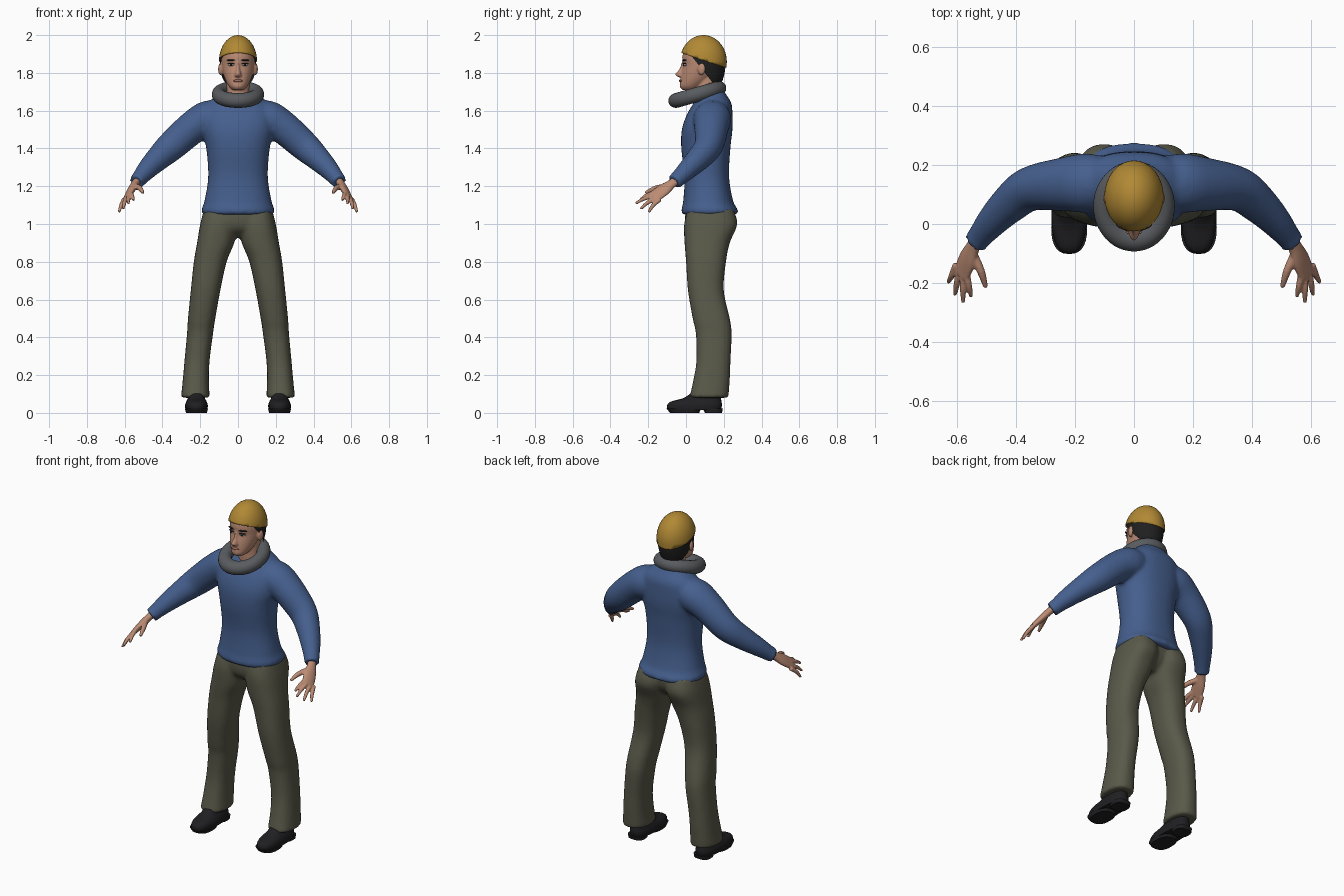
import bpy, bmesh, math
from mathutils import Vector, Matrix

if "Cube" in bpy.data.objects:
    bpy.data.objects.remove(bpy.data.objects["Cube"], do_unlink=True)


def material(name, *rgb):
    mat = bpy.data.materials.new(name)
    mat.use_nodes = True
    mat.diffuse_color = (*rgb, 1)
    mat.node_tree.nodes["Principled BSDF"].inputs["Base Color"].default_value = (*rgb, 1)
    return mat


blue = material("sweater blue", .06, .115, .27)
olive = material("trouser olive", .1, .1, .068)
skin = material("skin", .5, .26, .175)
gold = material("cap gold", .44, .25, .035)
black_hair = material("hair black", .014, .014, .015)
grey = material("scarf grey", .1, .107, .115)
leather = material("shoe black", .014, .014, .016)
white = material("eye white", .6, .58, .55)
lip = material("lip", .36, .15, .115)


def spline(rows, steps=5):
    """Catmull-Rom resampling of a short table of rings."""
    out = []
    for i in range(len(rows) - 1):
        quad = [rows[max(i - 1, 0)], rows[i], rows[i + 1], rows[min(i + 2, len(rows) - 1)]]
        for k in range(steps):
            t = k / steps
            out.append([b + (c - a) * t / 2 + (a - 2.5 * b + 2 * c - d / 2) * t * t
                        + (1.5 * (b - c) + (d - a) / 2) * t ** 3 for a, b, c, d in zip(*quad)])
    return out + [list(rows[-1])]


def loft(bm, rows, across=None, power=2, sides=28):
    """Skin rings (x, y, z, a, b); horizontal, or square to the path when across is given."""
    rows = spline(rows)
    centres = [Vector(r[:3]) for r in rows]
    loops = []
    for i, (c, r) in enumerate(zip(centres, rows)):
        u, v = Vector((1, 0, 0)), Vector((0, 1, 0))
        if across:
            t = (centres[min(i + 1, len(rows) - 1)] - centres[max(i - 1, 0)]).normalized()
            u = Vector(across)
            u = (u - t * u.dot(t)).normalized()
            v = t.cross(u)
        loop = []
        for k in range(sides):
            angle = math.tau * k / sides
            ca, sa = math.cos(angle), math.sin(angle)
            ca = math.copysign(abs(ca) ** (2 / power), ca)
            sa = math.copysign(abs(sa) ** (2 / power), sa)
            loop.append(bm.verts.new(c + u * r[3] * ca + v * r[4] * sa))
        loops.append(loop)
    for low, high in zip(loops, loops[1:]):
        for k in range(sides):
            n = (k + 1) % sides
            bm.faces.new((low[k], low[n], high[n], high[k]))
    bm.faces.new(loops[0])
    bm.faces.new(loops[-1])


def span(z, x0, x1, y0, y1):
    return ((x0 + x1) / 2, (y0 + y1) / 2, z, (x1 - x0) / 2, (y1 - y0) / 2)


def even(z, x, y0, y1):
    return span(z, -x, x, y0, y1)


def ball(bm, place, radii, turn=0):
    matrix = Matrix.Translation(place) @ Matrix.Rotation(turn, 4, "Z") @ Matrix.Diagonal((*radii, 1))
    bmesh.ops.create_uvsphere(bm, u_segments=32, v_segments=24, radius=1, matrix=matrix)


def mirror(bm):
    copy = bmesh.ops.duplicate(bm, geom=bm.verts[:] + bm.edges[:] + bm.faces[:])
    for item in copy["geom"]:
        if isinstance(item, bmesh.types.BMVert):
            item.co.x *= -1


def finish(name, bm, mat, voxel=0, rounds=4):
    bmesh.ops.recalc_face_normals(bm, faces=bm.faces[:])
    mesh = bpy.data.meshes.new(name)
    bm.to_mesh(mesh)
    bm.free()
    mesh.materials.append(mat)
    mesh.shade_smooth()
    obj = bpy.data.objects.new(name, mesh)
    bpy.context.collection.objects.link(obj)
    if voxel:
        blend = obj.modifiers.new("blend", "REMESH")
        blend.mode, blend.voxel_size, blend.use_smooth_shade = "VOXEL", voxel, True
        relax = obj.modifiers.new("relax", "SMOOTH")
        relax.factor, relax.iterations = .5, rounds
    return obj


# Sweater: two sleeves blended into the torso
bm = bmesh.new()
loft(bm, [(.05, .15, 1.57, .07, .07), (.15, .14, 1.56, .1, .095), (.235, .135, 1.515, .092, .088),
          (.35, .12, 1.415, .076, .08), (.42, .07, 1.35, .066, .067), (.48, .01, 1.29, .054, .054),
          (.525, -.045, 1.237, .043, .042), (.538, -.062, 1.222, .045, .044)], (0, 1, 0))
mirror(bm)
loft(bm, [even(1.05, .185, -.02, .27), even(1.075, .194, -.024, .275), even(1.12, .178, -.015, .25),
          even(1.25, .158, -.008, .228), even(1.4, .168, -.025, .235), even(1.5, .19, -.022, .246),
          even(1.58, .19, .005, .246), even(1.64, .16, .04, .24), even(1.69, .1, .07, .21),
          even(1.71, .085, .08, .2)], power=2.3, sides=40)
finish("sweater", bm, blue, .011, 6)

# Trousers: two loose legs blended into a seat
bm = bmesh.new()
loft(bm, [span(1.08, .005, .18, .01, .25), span(1, .005, .2, -.01, .272), span(.9, .02, .217, -.008, .232),
          span(.8, .06, .234, 0, .212), span(.65, .093, .25, .01, .2), span(.5, .12, .265, .035, .232),
          span(.42, .132, .27, .052, .242), span(.28, .15, .283, .055, .236), span(.18, .154, .292, .04, .232),
          span(.08, .15, .302, .018, .225)], power=2.4)
mirror(bm)
loft(bm, [even(.93, .06, .06, .18), even(.97, .14, .01, .22), even(1.02, .18, -.005, .24),
          even(1.09, .175, 0, .24)], power=2.3)
finish("trousers", bm, olive, .011, 4)

# Shoes: rounded uppers over a forefoot sole and a heel block
bm = bmesh.new()
loft(bm, [span(.014, .162, .278, -.098, .185), span(.04, .16, .28, -.1, .19), span(.06, .166, .274, -.08, .188),
          span(.08, .175, .265, -.01, .185), span(.12, .18, .26, .045, .18)], power=2.5)
loft(bm, [span(0, .165, .275, -.085, .07), span(.022, .159, .281, -.102, .08)], power=2.5)
loft(bm, [span(0, .172, .268, .1, .19), span(.022, .17, .27, .09, .195)], power=3)
mirror(bm)
shoes = finish("shoes", bm, leather)
bpy.context.view_layer.objects.active = shoes
shoes.select_set(True)
bpy.ops.object.shade_smooth_by_angle(angle=math.radians(40))

# Hands: flat palm, four fingers and a thumb
bm = bmesh.new()
knuckle_line = Vector((.04, .025, -.045))
loft(bm, [(.525, -.04, 1.24, .025, .021), (.545, -.075, 1.213, .026, .02), (.565, -.12, 1.18, .038, .019),
          (.587, -.172, 1.142, .038, .013)], knuckle_line)
tips = [(.553, -.245, 1.125), (.58, -.267, 1.108), (.608, -.24, 1.08), (.63, -.197, 1.063)]
for i, tip in enumerate(tips):
    root = Vector((.57, -.158, 1.168)) + knuckle_line * i * .28
    middle = root.lerp(Vector(tip), .55) + Vector((0, -.004, .006))
    loft(bm, [(*root, .012, .012), (*middle, .011, .011), (*tip, .007, .007)], knuckle_line, sides=12)
loft(bm, [(.55, -.095, 1.2, .016, .016), (.52, -.16, 1.19, .014, .014), (.503, -.215, 1.165, .008, .008)],
     knuckle_line, sides=12)
mirror(bm)
finish("hands", bm, skin, .0045, 3)

# Head with ears, nose and neck
bm = bmesh.new()
ball(bm, (.093, .082, 1.82), (.011, .021, .032), -.3)
mirror(bm)
loft(bm, [even(1.71, .03, -.02, .06), even(1.728, .048, -.033, .09), even(1.76, .066, -.03, .13),
          even(1.8, .08, -.024, .17), even(1.84, .088, -.016, .19), even(1.88, .088, -.02, .195),
          even(1.92, .08, -.01, .187), even(1.955, .056, .015, .165), even(1.98, .02, .06, .12)])
loft(bm, [even(1.86, .009, -.022, .02), even(1.82, .012, -.036, .02), even(1.795, .018, -.056, .02),
          even(1.783, .02, -.05, .02), even(1.776, .012, -.035, .02)], sides=16)
loft(bm, [even(1.62, .075, .05, .19), even(1.7, .062, .045, .18), even(1.8, .06, .05, .18)])
finish("head", bm, skin, .005, 3)

# Face: eyes, pupils, lashes, brows and mouth
for name, mat, place, radii in [("eyes", white, (.037, -.007, 1.842), (.017, .007, .006)),
                                ("pupils", black_hair, (.037, -.012, 1.842), (.006, .005, .006)),
                                ("lashes", black_hair, (.037, -.009, 1.849), (.02, .008, .003)),
                                ("eyebrows", black_hair, (.039, -.01, 1.867), (.024, .008, .004))]:
    bm = bmesh.new()
    ball(bm, place, radii, .38)
    mirror(bm)
    finish(name, bm, mat)
bm = bmesh.new()
ball(bm, (0, -.028, 1.758), (.026, .009, .007))
finish("mouth", bm, lip)


def scalp(name, mat, radii, cuts):
    """Skull shell, drawn out towards the nape, trimmed by planes."""
    bm = bmesh.new()
    ball(bm, (0, 0, 0), radii)
    for v in bm.verts:
        if v.co.z < 0:
            v.co.z *= 1.45
        v.co += Vector((0, .092, 1.86))
    for point, normal in cuts:
        bmesh.ops.bisect_plane(bm, geom=bm.verts[:] + bm.edges[:] + bm.faces[:], plane_co=point,
                               plane_no=normal, clear_inner=True)
    return finish(name, bm, mat)


# Cropped hair under a close cap
scalp("hair", black_hair, (.096, .118, .135), [((0, .02, 1.9), (0, 1, .8)), ((0, 0, 1.73), (0, 0, 1))])
cap = scalp("cap", gold, (.101, .124, .14), [((0, -.03, 1.908), (0, .33, 1))])
rim = cap.modifiers.new("thickness", "SOLIDIFY")
rim.thickness = .004

# Thick scarf ring, low at the front
bpy.ops.mesh.primitive_torus_add(major_radius=.11, minor_radius=.039, major_segments=48, minor_segments=20,
                                 location=(0, .06, 1.686), rotation=(math.radians(16), 0, 0))
scarf = bpy.context.object
scarf.name = "scarf"
scarf.scale = (.93, 1.06, 1)
scarf.data.materials.append(grey)
scarf.data.shade_smooth()
